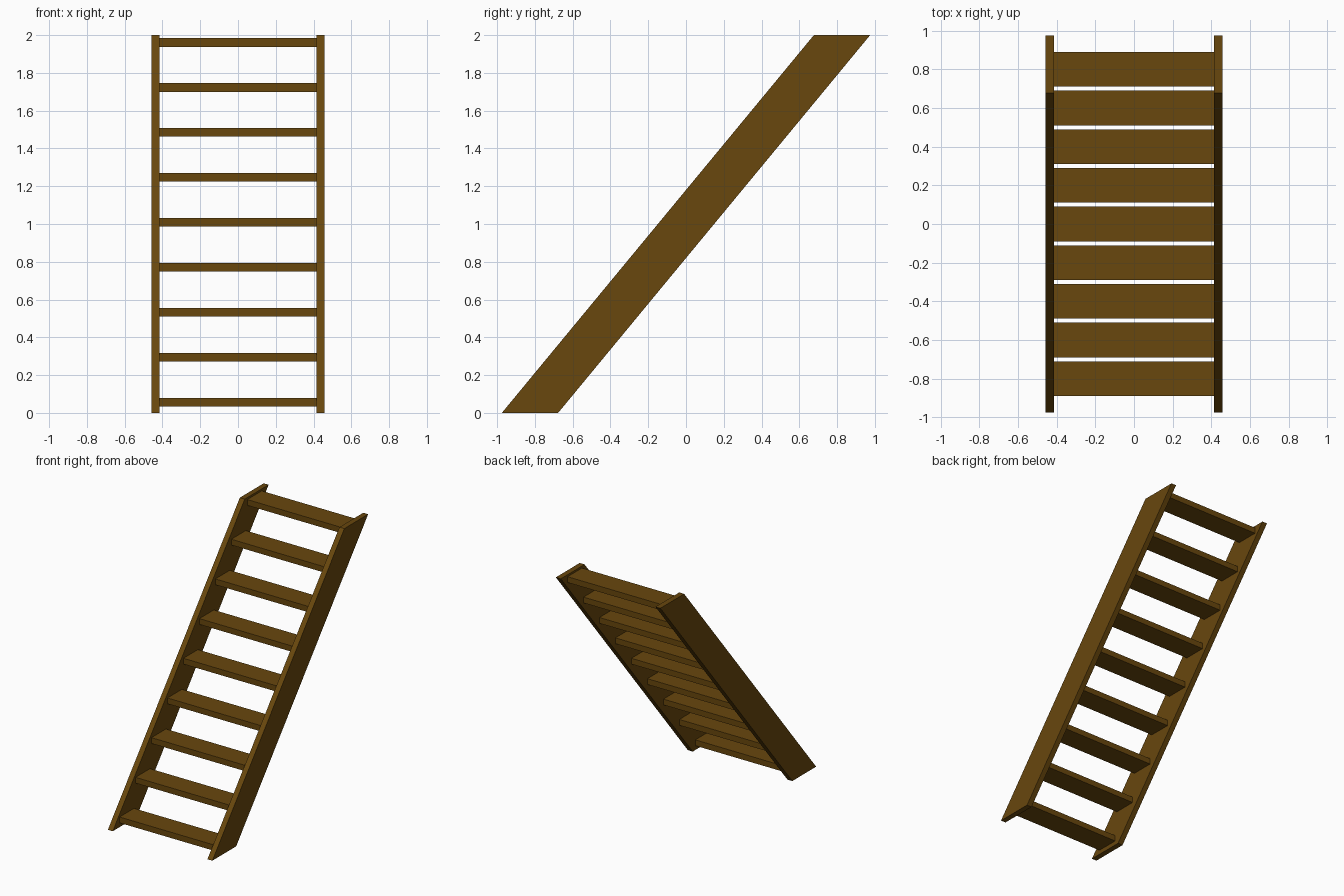
import bpy
import bmesh

cube = bpy.data.objects.get("Cube")
if cube:
    bpy.data.objects.remove(cube, do_unlink=True)

wood = bpy.data.materials.new("brown wood")
wood.use_nodes = True
colour = (0.14, 0.063, 0.004, 1)
wood.diffuse_color = colour
wood.node_tree.nodes["Principled BSDF"].inputs["Base Color"].default_value = colour

INNER, OUTER = 0.415, 0.458   # stringer faces, measured from the centre line
STEPS = 9


def extrude_profile(name, profile, x0, x1):
    """Make a solid from a (y, z) profile swept between two x positions."""
    bm = bmesh.new()
    face = bm.faces.new([bm.verts.new((x0, y, z)) for y, z in profile])
    swept = bmesh.ops.extrude_face_region(bm, geom=[face])["geom"]
    verts = [v for v in swept if isinstance(v, bmesh.types.BMVert)]
    bmesh.ops.translate(bm, verts=verts, vec=(x1 - x0, 0, 0))
    bmesh.ops.recalc_face_normals(bm, faces=bm.faces)
    mesh = bpy.data.meshes.new(name)
    bm.to_mesh(mesh)
    bm.free()
    mesh.materials.append(wood)
    obj = bpy.data.objects.new(name, mesh)
    bpy.context.collection.objects.link(obj)
    return obj


# Slanted side boards, cut level at floor and top
slant = [(-0.975, 0), (-0.677, 0), (0.975, 2), (0.677, 2)]
extrude_profile("left_stringer", slant, INNER, OUTER)
extrude_profile("right_stringer", slant, -OUTER, -INNER)

# Open treads between the side boards
for i in range(STEPS):
    y = -0.8 + 0.2 * i
    z = 0.057 + 0.238 * i
    front, back, low, high = y - 0.09, y + 0.09, z - 0.023, z + 0.023
    tread = [(front, low), (back, low), (back, high), (front, high)]
    extrude_profile(f"tread_{i + 1}", tread, -INNER, INNER)
